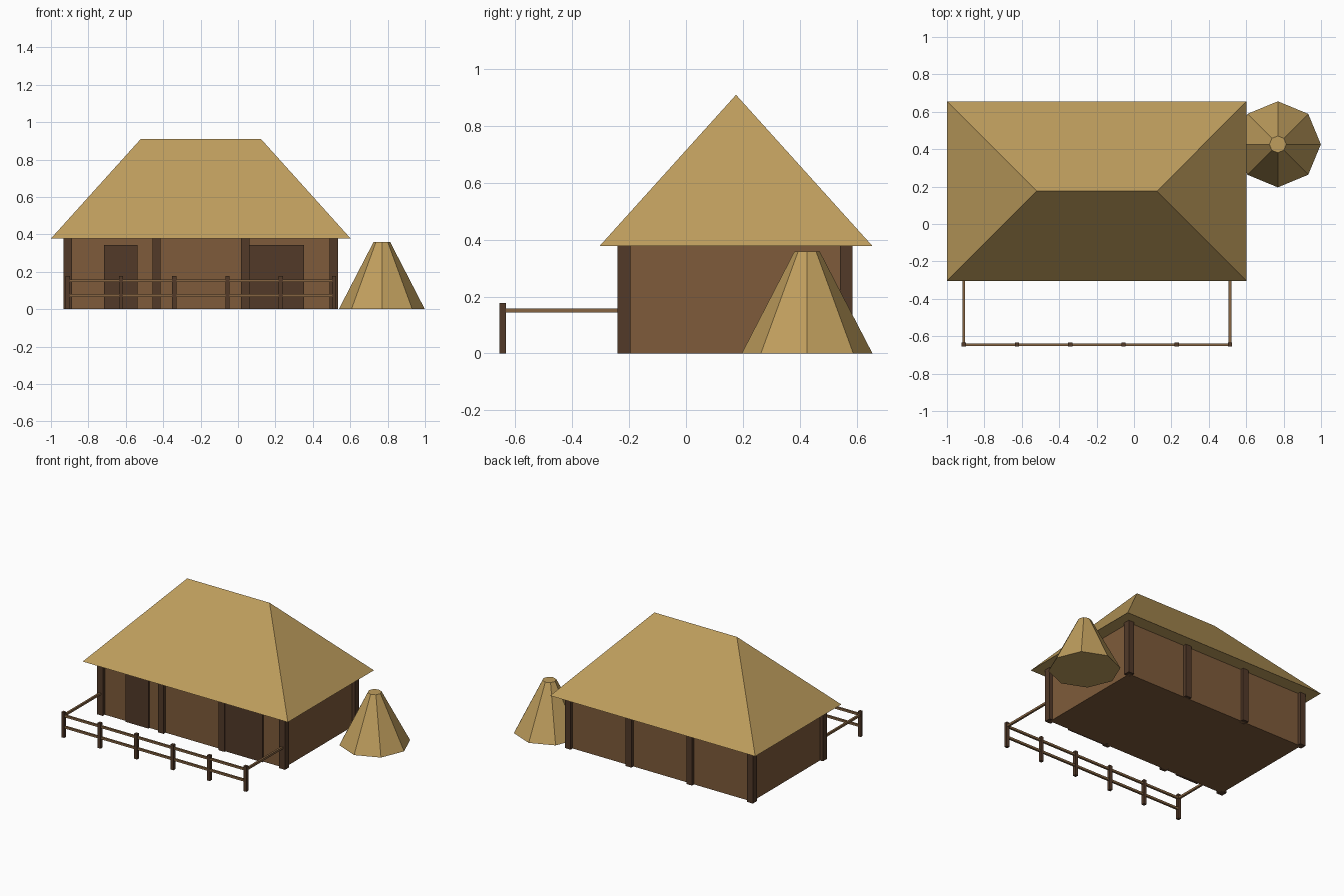
import bpy, bmesh
from mathutils import Vector

if "Cube" in bpy.data.objects:
    bpy.data.objects.remove(bpy.data.objects["Cube"])


def material(name, rgb):
    m = bpy.data.materials.new(name)
    m.diffuse_color = (*rgb, 1)
    m.use_nodes = True
    m.node_tree.nodes["Principled BSDF"].inputs["Base Color"].default_value = m.diffuse_color
    return m


THATCH = material("thatch", (0.52, 0.34, 0.11))
CLAY = material("clay_wall", (0.21, 0.105, 0.043))
TIMBER = material("dark_timber", (0.085, 0.042, 0.022))
RAIL = material("rail_wood", (0.24, 0.13, 0.055))


def finish(name, bm, mat):
    bmesh.ops.recalc_face_normals(bm, faces=bm.faces)
    me = bpy.data.meshes.new(name)
    bm.to_mesh(me)
    bm.free()
    me.materials.append(mat)
    ob = bpy.data.objects.new(name, me)
    bpy.context.collection.objects.link(ob)
    return ob


def box(name, x, y, z, mat):
    """Box from (min, max) ranges on each axis."""
    bm = bmesh.new()
    bmesh.ops.create_cube(bm, size=1)
    for v in bm.verts:
        v.co = Vector([lo + (c + 0.5) * (hi - lo)
                       for c, (lo, hi) in zip(v.co, (x, y, z))])
    return finish(name, bm, mat)


def around(c, size):
    return (c - size / 2, c + size / 2)


X0, X1 = -0.91, 0.513          # wall and fence ends
Y0, Y1 = -0.218, 0.564         # front and back walls
EAVE = 0.378
FENCE_Y = -0.645

# House body
box("walls", (X0, X1), (Y0, Y1), (0, EAVE), CLAY)

# Posts along front and back walls
for side, y in (("front", Y0), ("back", Y1)):
    for i in range(4):
        x = X0 + (X1 - X0) * i / 3
        box(f"{side}_wall_post_{i + 1}", around(x, 0.045), around(y, 0.045),
            (0, EAVE), TIMBER)

# Doors
box("narrow_door", (-0.716, -0.537), (Y0 - 0.012, Y0 + 0.01), (0, 0.342), TIMBER)
box("wide_door", (0.05, 0.353), (Y0 - 0.012, Y0 + 0.01), (0, 0.342), TIMBER)

# Hipped thatch roof
bm = bmesh.new()
fl, fr, br, bl, rl, rr = [bm.verts.new(p) for p in (
    (-1, -0.304, EAVE), (0.602, -0.304, EAVE), (0.602, 0.656, EAVE),
    (-1, 0.656, EAVE), (-0.52, 0.176, 0.91), (0.123, 0.176, 0.91))]
for f in ((fl, fr, rr, rl), (br, bl, rl, rr), (fr, br, rr), (bl, fl, rl),
          (bl, br, fr, fl)):
    bm.faces.new(f)
finish("thatched_roof", bm, THATCH)

# Fence posts
for i in range(6):
    x = X0 + (X1 - X0) * i / 5
    box(f"fence_post_{i + 1}", around(x, 0.022), around(FENCE_Y, 0.022),
        (0, 0.178), TIMBER)

# Fence rails: two along the front, one on each side
for name, z in (("upper", 0.152), ("lower", 0.073)):
    box(f"{name}_front_rail", (X0, X1), around(FENCE_Y, 0.014),
        around(z, 0.015), RAIL)
for name, x in (("left", X0), ("right", X1)):
    box(f"{name}_side_rail", around(x, 0.014), (FENCE_Y, Y0),
        around(0.151, 0.015), RAIL)

# Eight-sided haystack
bm = bmesh.new()
bmesh.ops.create_cone(bm, cap_ends=True, segments=8, radius1=0.23,
                      radius2=0.045, depth=0.358)
bmesh.ops.translate(bm, verts=bm.verts, vec=(0.769, 0.426, 0.179))
finish("haystack", bm, THATCH)
